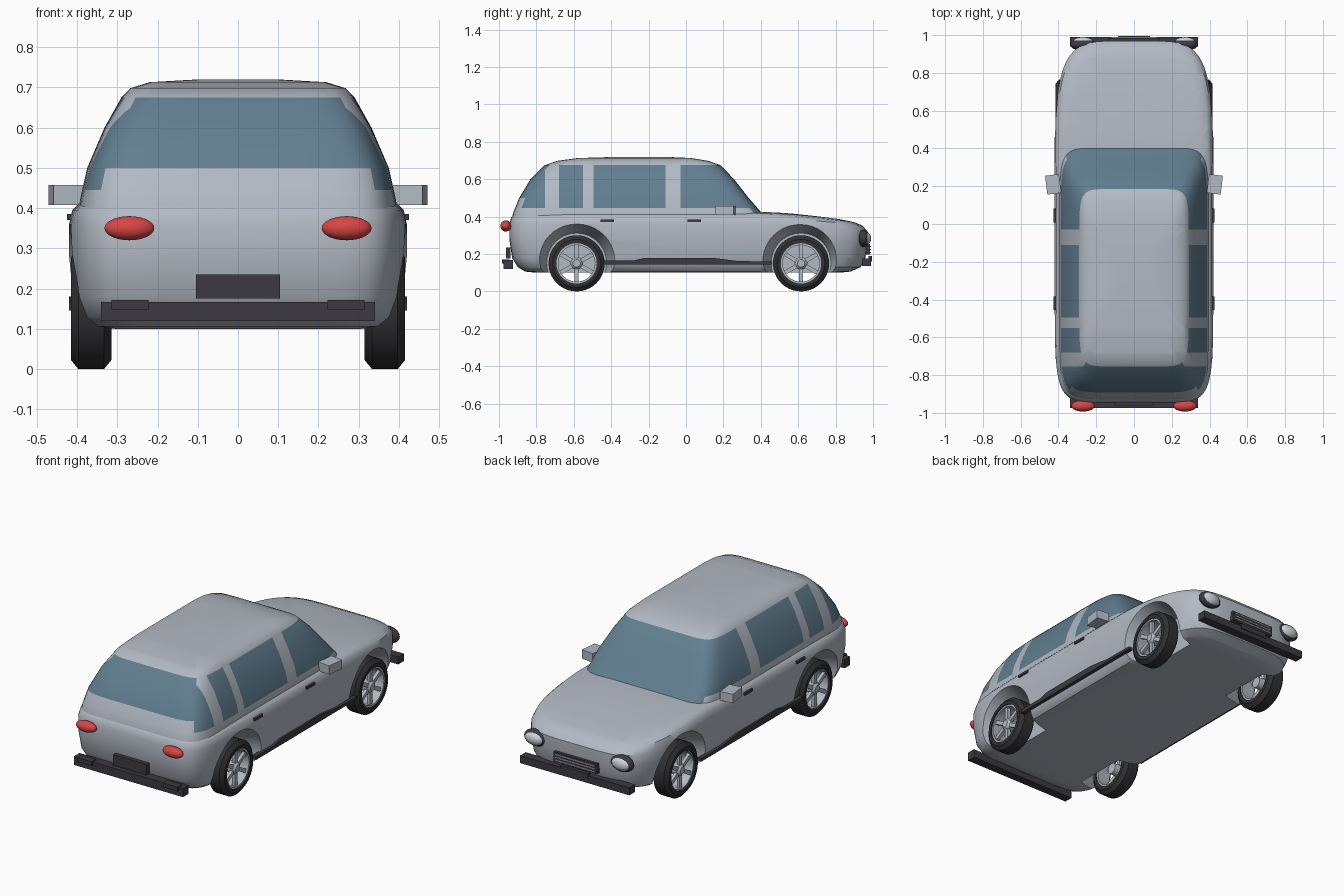
import bpy, bmesh, math
from mathutils import Matrix, Vector

default = bpy.data.objects.get("Cube")
if default:
    bpy.data.objects.remove(default, do_unlink=True)


def material(name, rgb):
    m = bpy.data.materials.new(name)
    m.use_nodes = True
    m.diffuse_color = (*rgb, 1)
    m.node_tree.nodes["Principled BSDF"].inputs["Base Color"].default_value = (*rgb, 1)
    return m


PAINT = material("silver paint", (0.45, 0.49, 0.55))
GLASS = material("blue glass", (0.12, 0.21, 0.28))
TRIM = material("dark trim", (0.045, 0.042, 0.052))
RUBBER = material("black rubber", (0.03, 0.03, 0.034))
RED = material("red lamp", (0.68, 0.06, 0.06))
LENS = material("pale lens", (0.6, 0.66, 0.7))


def finish(name, bm, mats, angle=35):
    bmesh.ops.recalc_face_normals(bm, faces=bm.faces)
    mesh = bpy.data.meshes.new(name)
    bm.to_mesh(mesh)
    bm.free()
    for m in mats:
        mesh.materials.append(m)
    ob = bpy.data.objects.new(name, mesh)
    bpy.context.scene.collection.objects.link(ob)
    smooth(ob, angle)
    return ob


def smooth(ob, angle):
    bpy.ops.object.select_all(action="DESELECT")
    ob.select_set(True)
    bpy.context.view_layer.objects.active = ob
    bpy.ops.object.shade_smooth_by_angle(angle=math.radians(angle))


def box(name, center, size, mat, spin=None):
    bm = bmesh.new()
    m = Matrix.Translation(center) @ (spin or Matrix()) @ Matrix.Diagonal((*size, 1))
    bmesh.ops.create_cube(bm, size=1, matrix=m)
    return finish(name, bm, [mat])


def ellipsoid(name, center, radii, mat):
    bm = bmesh.new()
    m = Matrix.Translation(center) @ Matrix.Diagonal((*radii, 1))
    bmesh.ops.create_uvsphere(bm, u_segments=24, v_segments=14, radius=1, matrix=m)
    return finish(name, bm, [mat], 60)


def bridge(bm, rings, close=False):
    pairs = list(zip(rings, rings[1:])) + ([(rings[-1], rings[0])] if close else [])
    for a, b in pairs:
        for i in range(len(a)):
            j = (i + 1) % len(a)
            bm.faces.new((a[i], a[j], b[j], b[i]))


def stack(layers, front_power, rear_power, count=64):
    """Loft rounded plan outlines given as (z, half width, rear y, front y)."""
    bm = bmesh.new()
    rings = []
    for z, w, rear, front in layers:
        ring = []
        for i in range(count):
            t = math.tau * (i + 0.5) / count
            c, s = math.cos(t), math.sin(t)
            p = 2 / (front_power if s > 0 else rear_power)
            x = w * math.copysign(abs(c) ** p, c)
            y = (front + rear) / 2 + (front - rear) / 2 * math.copysign(abs(s) ** p, s)
            ring.append(bm.verts.new((x, y, z)))
        rings.append(ring)
    bridge(bm, rings)
    bm.faces.new(rings[0])
    bm.faces.new(rings[-1])
    return bm


def slice_at(bm, axis, values):
    for v in values:
        n = Vector((0, 0, 0))
        n[axis] = 1
        bmesh.ops.bisect_plane(bm, geom=bm.verts[:] + bm.edges[:] + bm.faces[:],
                               plane_co=n * v, plane_no=n)


def lathe(name, profile, center, mat, close=True, count=40):
    """Revolve (x, radius) points about a sideways axle."""
    bm = bmesh.new()
    rings = [[bm.verts.new((center[0] + x, center[1] + r * math.cos(math.tau * i / count),
                            center[2] + r * math.sin(math.tau * i / count)))
              for i in range(count)] for x, r in profile]
    bridge(bm, rings, close)
    if not close:
        bm.faces.new(rings[0])
        bm.faces.new(rings[-1])
    return finish(name, bm, [mat])


WHEELS = [("rear", -0.585), ("front", 0.615)]
SIDES = [("left", 1), ("right", -1)]

# Lower body with a bonnet that slopes toward the nose
bm = stack([(.10, .33, -.80, .82), (.106, .37, -.86, .88), (.13, .395, -.90, .935),
            (.18, .41, -.93, .96), (.28, .42, -.945, .97), (.36, .42, -.945, .97),
            (.395, .412, -.935, .945), (.412, .395, -.92, .90), (.42, .36, -.89, .82),
            (.425, .2, -.5, .55)], 5, 8)
slice_at(bm, 1, (.4, .5, .6, .7, .8, .88))
for v in bm.verts:
    if v.co.y > .4 and v.co.z > .2:
        v.co.z -= .05 * ((v.co.y - .4) / .55) ** 1.5 * (v.co.z - .2) / .22
body = finish("lower_body", bm, [PAINT])

# Flared wheel wells
for end, y in WHEELS:
    for side, s in SIDES:
        cutter = lathe(f"{end}_{side}_well_cutter",
                       [(s * .25, .16), (s * .33, .18), (s * .46, .222)],
                       (0, y, .152), PAINT, close=False)
        cutter.hide_render = True
        cutter.hide_viewport = True
        mod = body.modifiers.new("wheel well", "BOOLEAN")
        mod.operation = "DIFFERENCE"
        mod.solver = "EXACT"
        mod.object = cutter
bpy.context.view_layer.update()
carved = bpy.data.meshes.new_from_object(body.evaluated_get(bpy.context.evaluated_depsgraph_get()))
body.modifiers.clear()
body.data = carved
smooth(body, 35)
for ob in [o for o in bpy.data.objects if o.name.endswith("well_cutter")]:
    bpy.data.objects.remove(ob, do_unlink=True)

# Cabin: glass band split by painted pillars
PILLARS = [(-.11, -.03), (-.55, -.495), (-.755, -.68)]
bm = stack([(.38, .398, -.932, .44), (.42, .393, -.925, .405), (.50, .375, -.892, .335),
            (.60, .332, -.832, .257), (.675, .29, -.755, .185), (.698, .268, -.69, .12),
            (.713, .22, -.58, .03), (.72, .1, -.35, -.12)], 9, 8)
slice_at(bm, 1, [y for pair in PILLARS for y in pair])
slice_at(bm, 2, (.445,))
bm.normal_update()
for f in bm.faces:
    c, n = f.calc_center_median(), f.normal
    sill = .50 if n.y < -.7 else .42 if n.y > .5 else .445
    on_pillar = any(a < c.y < b for a, b in PILLARS) and abs(n.y) < .5
    f.material_index = int(sill < c.z < .675 and not on_pillar)
finish("cabin", bm, [PAINT, GLASS])

# Wheels
for end, y in WHEELS:
    for side, s in SIDES:
        tag, hub = f"{end}_{side}", (s * .365, y, .15)
        lathe(f"{tag}_tire", [(-.05, .108), (-.05, .128), (-.032, .15), (.032, .15),
                              (.05, .128), (.05, .108)], hub, RUBBER)
        lathe(f"{tag}_rim", [(-.04, .11), (.044, .11), (.044, .098), (-.04, .102)], hub, PAINT)
        lathe(f"{tag}_hub", [(-s * .03, .03), (s * .03, .034), (s * .044, .02)],
              hub, PAINT, close=False)
        for k in range(6):
            turn = Matrix.Rotation(math.tau * k / 6, 4, "X")
            middle = Vector(hub) + turn @ Vector((s * .025, 0, .065))
            box(f"{tag}_spoke_{k + 1}", middle, (.018, .022, .08), PAINT, turn)

# Side fittings
for side, s in SIDES:
    box(f"{side}_mirror", (s * .428, .21, .433), (.074, .1, .05), PAINT,
        Matrix.Rotation(s * -.12, 4, "Z"))
    for end, y in (("rear", -.42), ("front", .045)):
        box(f"{side}_{end}_door_handle", (s * .418, y, .378), (.014, .072, .014), TRIM)
    bm = bmesh.new()
    outline = [(-.44, .145), (.46, .145), (.46, .16), (.28, .162), (.14, .18),
               (-.22, .18), (-.28, .165), (-.44, .165)]
    face = bm.faces.new([bm.verts.new((s * .395, y, z)) for y, z in outline])
    new = bmesh.ops.extrude_face_region(bm, geom=[face])["geom"]
    bmesh.ops.translate(bm, vec=(s * .025, 0, 0),
                        verts=[g for g in new if isinstance(g, bmesh.types.BMVert)])
    finish(f"{side}_sill_trim", bm, [TRIM])

    # Lamps
    ellipsoid(f"{side}_tail_lamp", (s * .27, -.963, .35), (.062, .03, .03), RED)
    ellipsoid(f"{side}_headlamp_rim", (s * .27, .95, .283), (.07, .032, .046), TRIM)
    ellipsoid(f"{side}_headlamp_lens", (s * .27, .962, .283), (.056, .028, .036), LENS)
    box(f"{side}_bumper_pad", (s * .268, -.965, .16), (.092, .04, .024), TRIM)

# Bumpers, plates and grille
box("rear_bumper", (0, -.95, .143), (.68, .05, .048), TRIM)
box("front_bumper", (0, .965, .156), (.68, .05, .042), TRIM)
box("rear_plate", (0, -.95, .205), (.208, .024, .06), TRIM)
box("front_plate", (0, .985, .175), (.17, .02, .03), TRIM)
box("grille", (0, .965, .225), (.27, .04, .056), TRIM)
for k in range(3):
    box(f"grille_bar_{k + 1}", (0, .985, .209 + .016 * k), (.245, .008, .005), PAINT)
